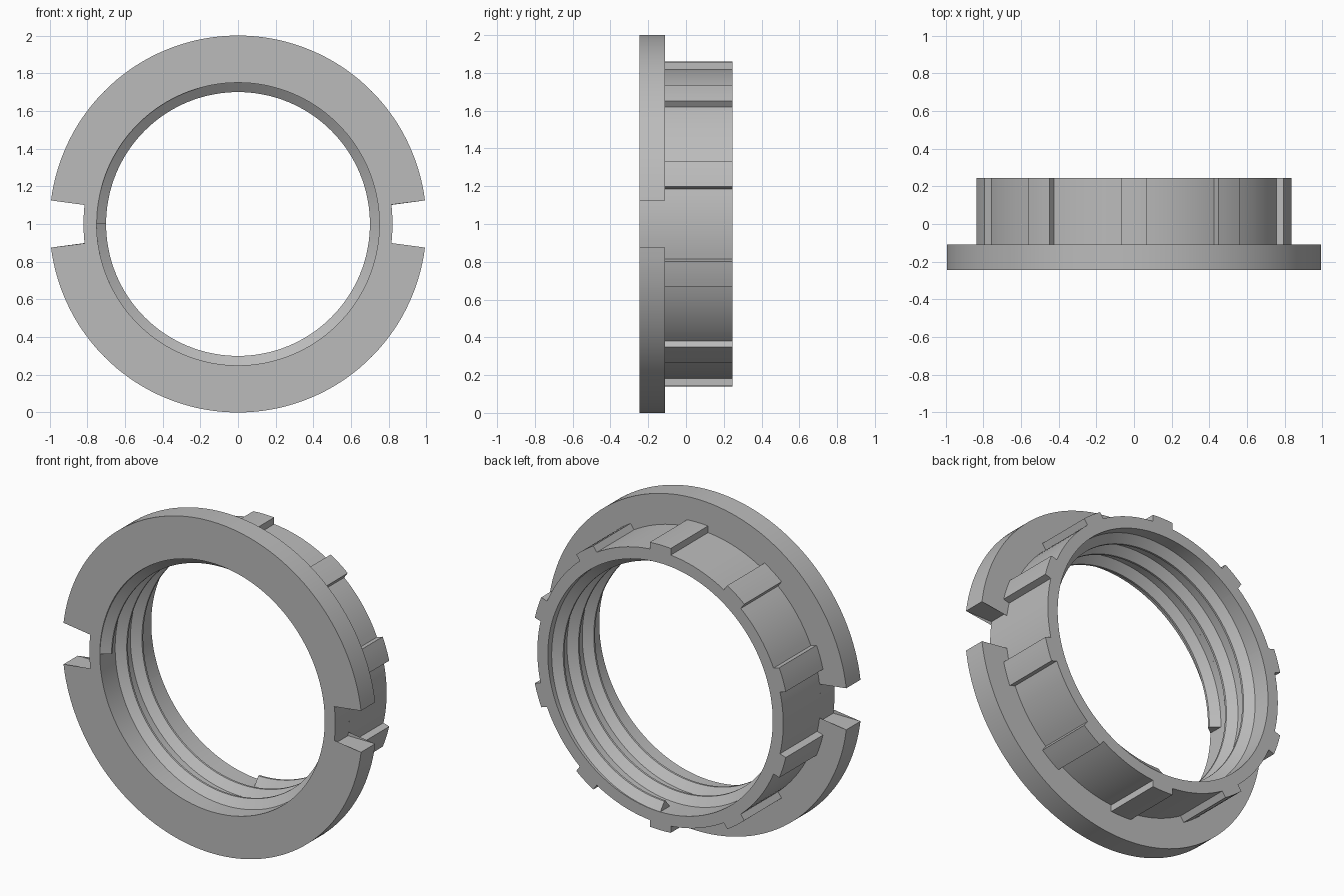
import bpy, bmesh
from math import sin, cos, asin, pi, radians, tau

cube = bpy.data.objects.get("Cube")
if cube:
    bpy.data.objects.remove(cube, do_unlink=True)

# Main sizes
BORE, COLLAR, RIB, FLANGE = 0.75, 0.82, 0.86, 1.0
FRONT, STEP, BACK = -0.245, -0.11, 0.245
RIB_HALF, SLOT_HALF = 0.07, 0.125
CENTRE_Z = 1.0

grey = bpy.data.materials.new("plain grey")
grey.use_nodes = True
colour = (0.5, 0.5, 0.5, 1)
grey.diffuse_color = colour
grey.node_tree.nodes["Principled BSDF"].inputs["Base Color"].default_value = colour


def polar(angle, radius, y):
    return (radius * cos(angle), y, CENTRE_Z + radius * sin(angle))


def arc(start, end, radius, turn=0, bore_scale=1):
    """Points as (angle, radius, angle on the bore)."""
    n = max(2, round((end - start) / radians(2.5)))
    steps = [start + (end - start) * i / n for i in range(n + 1)]
    return [(turn + a, radius, turn + a * bore_scale) for a in steps]


def finish(name, bm):
    bmesh.ops.recalc_face_normals(bm, faces=bm.faces)
    mesh = bpy.data.meshes.new(name)
    bm.to_mesh(mesh)
    bm.free()
    mesh.materials.append(grey)
    ob = bpy.data.objects.new(name, mesh)
    bpy.context.collection.objects.link(ob)
    bpy.ops.object.select_all(action="DESELECT")
    ob.select_set(True)
    bpy.context.view_layer.objects.active = ob
    bpy.ops.object.shade_smooth_by_angle(angle=radians(25))


def sweep(bm, loops, closed):
    """Skin a chain of four-point sections."""
    rings = [[bm.verts.new(p) for p in loop] for loop in loops]
    pairs = list(zip(rings, rings[1:]))
    if closed:
        pairs.append((rings[-1], rings[0]))
    else:
        bm.faces.new(rings[0])
        bm.faces.new(rings[-1])
    for a, b in pairs:
        for i in range(4):
            j = (i + 1) % 4
            bm.faces.new((a[i], a[j], b[j], b[i]))


def bored_plate(name, outline, y0, y1):
    bm = bmesh.new()
    sweep(bm, [(polar(a, r, y0), polar(a, r, y1),
                polar(b, BORE, y1), polar(b, BORE, y0))
               for a, r, b in outline], True)
    finish(name, bm)


# Flange with two opposite spanner slots
outer, inner = asin(SLOT_HALF / FLANGE), asin(SLOT_HALF / COLLAR)
outline = []
for turn in (0, pi):
    outline += arc(-inner, inner, COLLAR, turn, 0.8)
    outline += arc(outer, pi - outer, FLANGE, turn)
bored_plate("flange", outline, FRONT, STEP)

# Collar with ten parallel-sided ribs
top, base = asin(RIB_HALF / RIB), asin(RIB_HALF / COLLAR)
outline = []
for k in range(10):
    turn = pi / 2 + k * tau / 10
    outline += arc(-top, top, RIB, turn)
    outline += arc(base, tau / 10 - base, COLLAR, turn)
bored_plate("ribbed_collar", outline, STEP, BACK)

# Helical thread ridge inside the bore
TURNS, STEPS = 2.75, 396
loops = []
for i in range(STEPS + 1):
    t = i / STEPS
    a, y = pi - t * TURNS * tau, -0.2 + 0.4 * t
    loops.append([polar(a, r, y + d) for r, d in
                  ((0.751, -0.045), (0.7, -0.006), (0.7, 0.006), (0.751, 0.045))])
bm = bmesh.new()
sweep(bm, loops, False)
finish("thread_ridge", bm)
